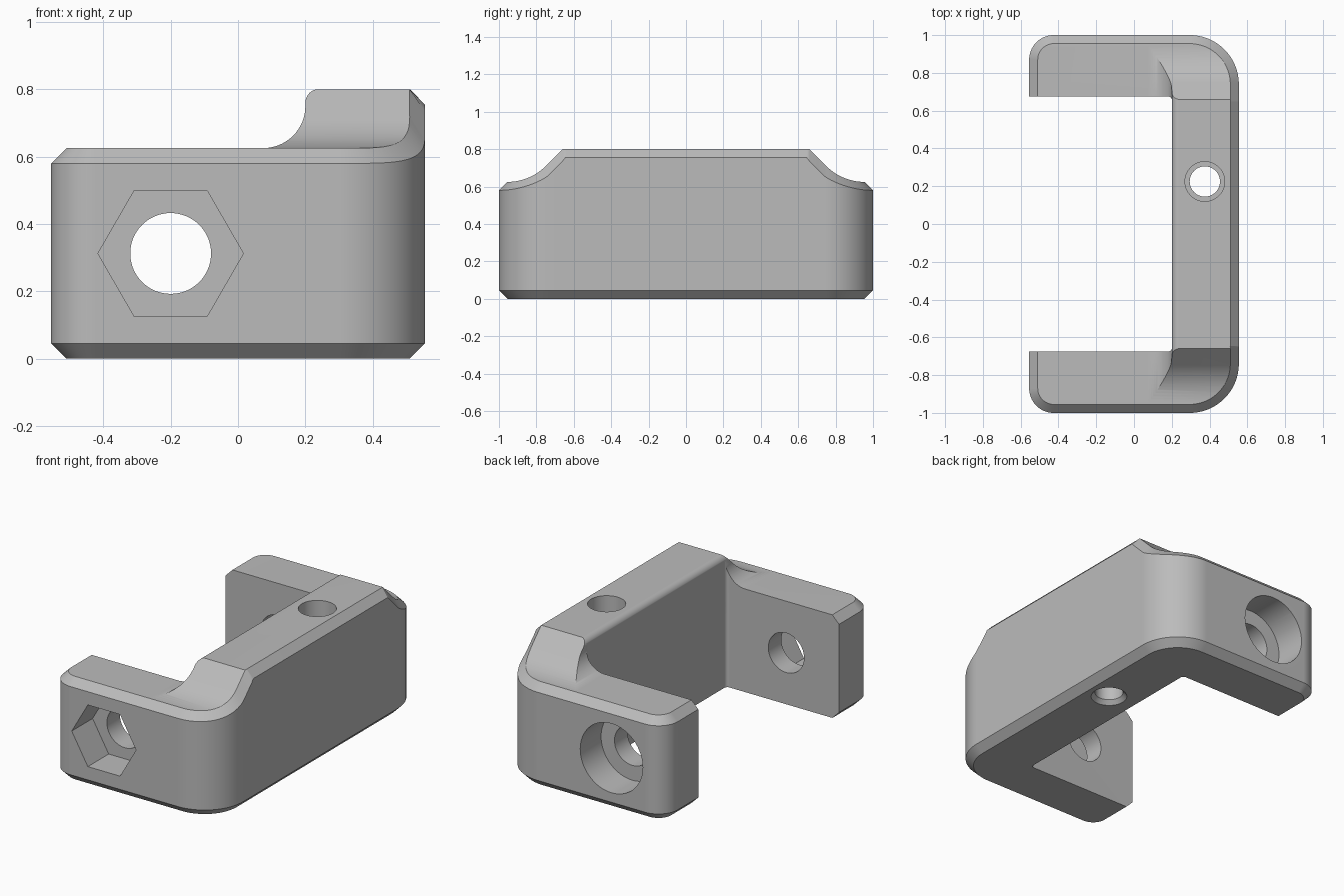
import bpy, bmesh, math
from math import cos, sin, pi, radians

cube = bpy.data.objects.get("Cube")
if cube:
    bpy.data.objects.remove(cube, do_unlink=True)

HX, HY, CH = 0.555, 1.0, 0.045      # half width, half length, chamfer
TALL, LOW = 0.8, 0.625              # wall and arm heights
SCOOP = 0.29                        # radius at the foot of the end slopes
FOOT = HY - CH

grey = bpy.data.materials.new("plain_grey")
grey.use_nodes = True
grey.diffuse_color = (0.5, 0.5, 0.5, 1)
grey.node_tree.nodes["Principled BSDF"].inputs["Base Color"].default_value = (0.5, 0.5, 0.5, 1)


def loft(name, rings):
    """Closed solid through rings of equal point count."""
    bm = bmesh.new()
    rows = [[bm.verts.new(p) for p in ring] for ring in rings]
    n = len(rows[0])
    for a, b in zip(rows, rows[1:]):
        for i in range(n):
            j = (i + 1) % n
            bm.faces.new((a[i], a[j], b[j], b[i]))
    bm.faces.new(rows[0][::-1])
    bm.faces.new(rows[-1])
    bmesh.ops.recalc_face_normals(bm, faces=bm.faces)
    mesh = bpy.data.meshes.new(name)
    bm.to_mesh(mesh)
    bm.free()
    mesh.materials.append(grey)
    ob = bpy.data.objects.new(name, mesh)
    bpy.context.collection.objects.link(ob)
    return ob


def place(u, v, w, axis):
    return {"x": (w, u, v), "y": (u, w, v), "z": (u, v, w)}[axis]


def prism(name, pts, axis, lo, hi):
    return loft(name, [[place(u, v, w, axis) for u, v in pts] for w in (lo, hi)])


def arc(cx, cy, r, a0, a1, n):
    steps = [radians(a0 + (a1 - a0) * i / n) for i in range(n + 1)]
    return [(cx + r * cos(a), cy + r * sin(a)) for a in steps]


def turned(name, cx, cy, steps, axis, n=64, turn=0):
    """Round or polygonal cutter from (radius, position) steps."""
    circle = lambda r: [(cx + r * cos(2 * pi * i / n + turn),
                         cy + r * sin(2 * pi * i / n + turn)) for i in range(n)]
    return loft(name, [[place(u, v, w, axis) for u, v in circle(r)] for r, w in steps])


def combine(target, tool, operation):
    mod = target.modifiers.new(tool.name, "BOOLEAN")
    mod.operation, mod.solver, mod.object = operation, "EXACT", tool
    bpy.context.view_layer.objects.active = target
    bpy.ops.object.modifier_apply(modifier=mod.name)
    bpy.data.objects.remove(tool, do_unlink=True)


def end_height(y):
    """Top height along the length: flat, 45 degree slope, curved foot."""
    y = abs(y)
    if y >= FOOT:
        return LOW
    curve = LOW + SCOOP - math.sqrt(max(0, SCOOP ** 2 - (FOOT - y) ** 2))
    if y > FOOT - SCOOP * sin(pi / 4):
        return curve
    return min(TALL, TALL - (y - 0.66))


# Outer outline as position and outward angle
outline = [(HX, y, 0) for y in (-0.7, -0.66, -0.645, 0.645, 0.66, 0.7)]
for sx, sy, r, start in ((1, 1, 0.26, 0), (-1, 1, 0.13, 90),
                         (-1, -1, 0.13, 180), (1, -1, 0.26, 270)):
    for i in range(25):
        a = radians(start + 90 * i / 24)
        outline.append((sx * (HX - r) + r * cos(a), sy * (HY - r) + r * sin(a), a))


def ring(inset, height):
    out = []
    for x, y, a in outline:
        yi = y - CH * sin(a)
        top, k = LOW, 1
        if x > 0:
            top = end_height(yi)
            slope = (top - end_height(abs(yi) + 0.005)) / 0.005 * cos(a)
            k = math.sqrt(1 + slope ** 2)
        out.append((x - inset * cos(a), y - inset * sin(a), height(top, k)))
    return out


# Chamfered body
over = 1.04
body = loft("bracket_body", [
    ring(CH, lambda t, k: 0),
    ring(0, lambda t, k: CH),
    ring(0, lambda t, k: t - CH * k),
    ring(CH * over, lambda t, k: t + CH * k * (over - 1)),
    ring(CH * over, lambda t, k: 1.0)])

# Sloped ends of the tall wall
half = [(0.66, TALL)] + arc(FOOT, LOW + SCOOP, SCOOP, 225, 270, 14) + [(1.2, LOW), (1.2, -0.1)]
side = half + [(-y, z) for y, z in reversed(half)]
combine(body, prism("end_slopes", side, "x", -1, 1), "INTERSECT")

# Concave fillet from the arms up to the rounded wall edge
front = ([(-0.8, -0.1), (-0.8, LOW)] + arc(0.075, LOW + 0.125, 0.125, -90, 0, 16)
         + arc(0.24, TALL - 0.04, 0.04, 180, 90, 8) + [(0.8, TALL), (0.8, -0.1)])
# keep the flat tops a hair clear of each other
front = [(x, z + 0.0004) for x, z in front]
combine(body, prism("wall_fillet", front, "y", -1.3, 1.3), "INTERSECT")

# Opening between the arms
r, ix, iy = 0.02, 0.201, 0.675
opening = ([(-0.9, -iy)] + arc(ix - r, -iy + r, r, -90, 0, 5)
           + arc(ix - r, iy - r, r, 0, 90, 5) + [(-0.9, iy)])
combine(body, prism("opening", opening, "z", -0.2, 1.3), "DIFFERENCE")

# Cross bolt hole, hexagonal nut pocket and round head recess
bx, bz = -0.2, 0.3125
combine(body, turned("bolt_hole", bx, bz, [(0.12, -1.2), (0.12, 1.2)], "y"), "DIFFERENCE")
combine(body, turned("nut_pocket", bx, bz, [(0.216, -1.2), (0.216, -0.8)], "y", 6), "DIFFERENCE")
combine(body, turned("head_recess", bx, bz, [(0.21, 0.8), (0.21, 1.2)], "y"), "DIFFERENCE")

# Stepped vertical hole with a countersunk foot
combine(body, turned("wall_hole", 0.375, 0.225,
                     [(0.12, -0.02), (0.08, 0.025), (0.08, 0.4), (0.105, 0.4), (0.105, 1)],
                     "z"), "DIFFERENCE")

# Smooth curves with crisp edges
bpy.ops.object.select_all(action="DESELECT")
body.select_set(True)
bpy.context.view_layer.objects.active = body
bpy.ops.object.shade_smooth_by_angle(angle=radians(28))
weighted = body.modifiers.new("even_normals", "WEIGHTED_NORMAL")
weighted.keep_sharp = True
